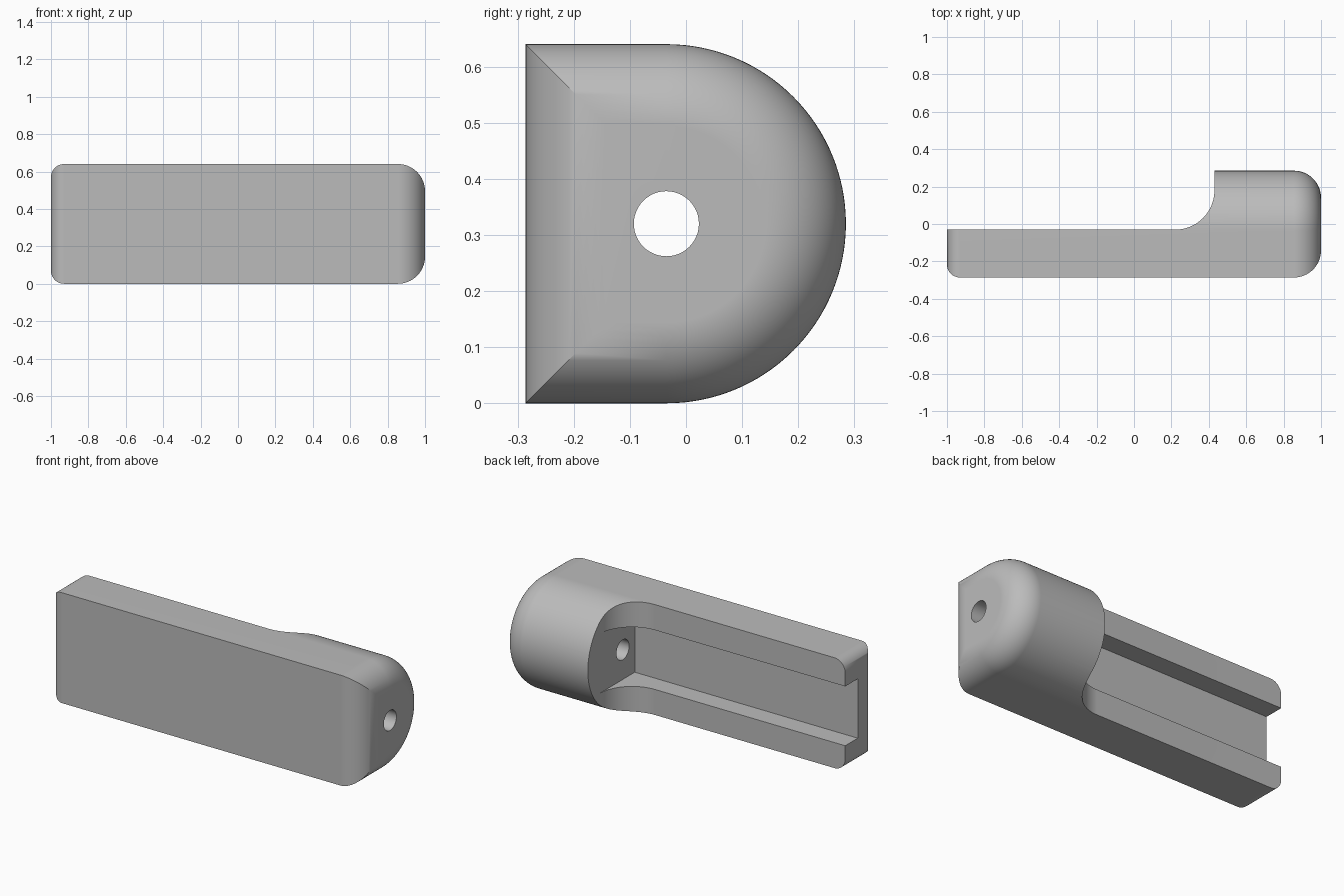
import bpy, bmesh, math

cube = bpy.data.objects.get("Cube")
if cube:
    bpy.data.objects.remove(cube, do_unlink=True)

FRONT, AXIS_Y, RADIUS = -0.286, -0.035, 0.32   # D-shaped section
BACK_FACE, HOOD_X = -0.03, 0.43                # rail surface, hood shoulder


def make_material(name, value):
    mat = bpy.data.materials.new(name)
    mat.use_nodes = True
    colour = (value, value, value, 1)
    mat.diffuse_color = colour
    bsdf = mat.node_tree.nodes["Principled BSDF"]
    bsdf.inputs["Base Color"].default_value = colour
    bsdf.inputs["Roughness"].default_value = 0.6
    return mat


def loft(name, rings):
    """Skin a list of equal-length point rings and cap both ends."""
    bm = bmesh.new()
    loops = [[bm.verts.new(p) for p in ring] for ring in rings]
    count = len(loops[0])
    for a, b in zip(loops, loops[1:]):
        for i in range(count):
            j = (i + 1) % count
            bm.faces.new((a[i], a[j], b[j], b[i]))
    bm.faces.new(loops[0])
    bm.faces.new(loops[-1])
    bmesh.ops.recalc_face_normals(bm, faces=bm.faces)
    mesh = bpy.data.meshes.new(name)
    bm.to_mesh(mesh)
    bm.free()
    obj = bpy.data.objects.new(name, mesh)
    bpy.context.collection.objects.link(obj)
    return obj


def d_ring(x, inset, steps=64):
    """D section at x, shrunk evenly by inset."""
    r = RADIUS - inset
    ring = [(x, FRONT + inset, RADIUS - r), (x, FRONT + inset, RADIUS + r)]
    for i in range(steps + 1):
        a = math.pi * (0.5 - i / steps)
        ring.append((x, AXIS_Y + r * math.cos(a), RADIUS + r * math.sin(a)))
    return ring


def rounded_end(x, side, r, steps=16):
    """Rings of a rounded rim, from the flat cap outwards to the full section."""
    rings = []
    for i in range(steps + 1):
        a = math.pi / 2 * i / steps
        rings.append(d_ring(x - side * r * (1 - math.cos(a)), r * (1 - math.sin(a))))
    return rings


def cut(target, cutter):
    mod = target.modifiers.new("cut", "BOOLEAN")
    mod.operation, mod.solver, mod.object = "DIFFERENCE", "EXACT", cutter
    bpy.ops.object.modifier_apply(modifier=mod.name)
    bpy.data.objects.remove(cutter, do_unlink=True)


# Body: long D-section bar with rounded ends
body = loft("bracket_body", rounded_end(-1, -1, 0.07) + rounded_end(1, 1, 0.145)[::-1])
body.data.materials.append(make_material("plain grey", 0.5))
bpy.context.view_layer.objects.active = body
body.select_set(True)

# Back cut-away leaving the hood, with a concave shoulder
shoulder = 0.21
outline = [(HOOD_X, 0.5), (-1.2, 0.5), (-1.2, BACK_FACE)]
for i in range(25):
    a = math.pi / 2 * (i / 24 - 1)
    outline.append((HOOD_X - shoulder + shoulder * math.cos(a),
                    BACK_FACE + shoulder + shoulder * math.sin(a)))
cut(body, loft("rail_cutter", [[(x, y, z) for x, y in outline] for z in (-0.2, 0.9)]))

# Channel along the rail, open at the right end
slot = [(-1.2, -0.145), (HOOD_X, -0.145), (HOOD_X, 0.4), (-1.2, 0.4)]
cut(body, loft("channel_cutter",
               [[(x, y, RADIUS + s * 0.172) for x, y in slot] for s in (-1, 1)]))

# Hole through the hood
circle = [(0.058 * math.cos(math.tau * i / 48), 0.058 * math.sin(math.tau * i / 48))
          for i in range(48)]
cut(body, loft("hole_cutter",
               [[(x, AXIS_Y + u, RADIUS + v) for u, v in circle] for x in (0.3, 1.2)]))

# Smooth the curves, keep the edges crisp
bpy.ops.object.shade_smooth_by_angle(angle=math.radians(30))
weighted = body.modifiers.new("weighted_normals", "WEIGHTED_NORMAL")
weighted.keep_sharp = True
